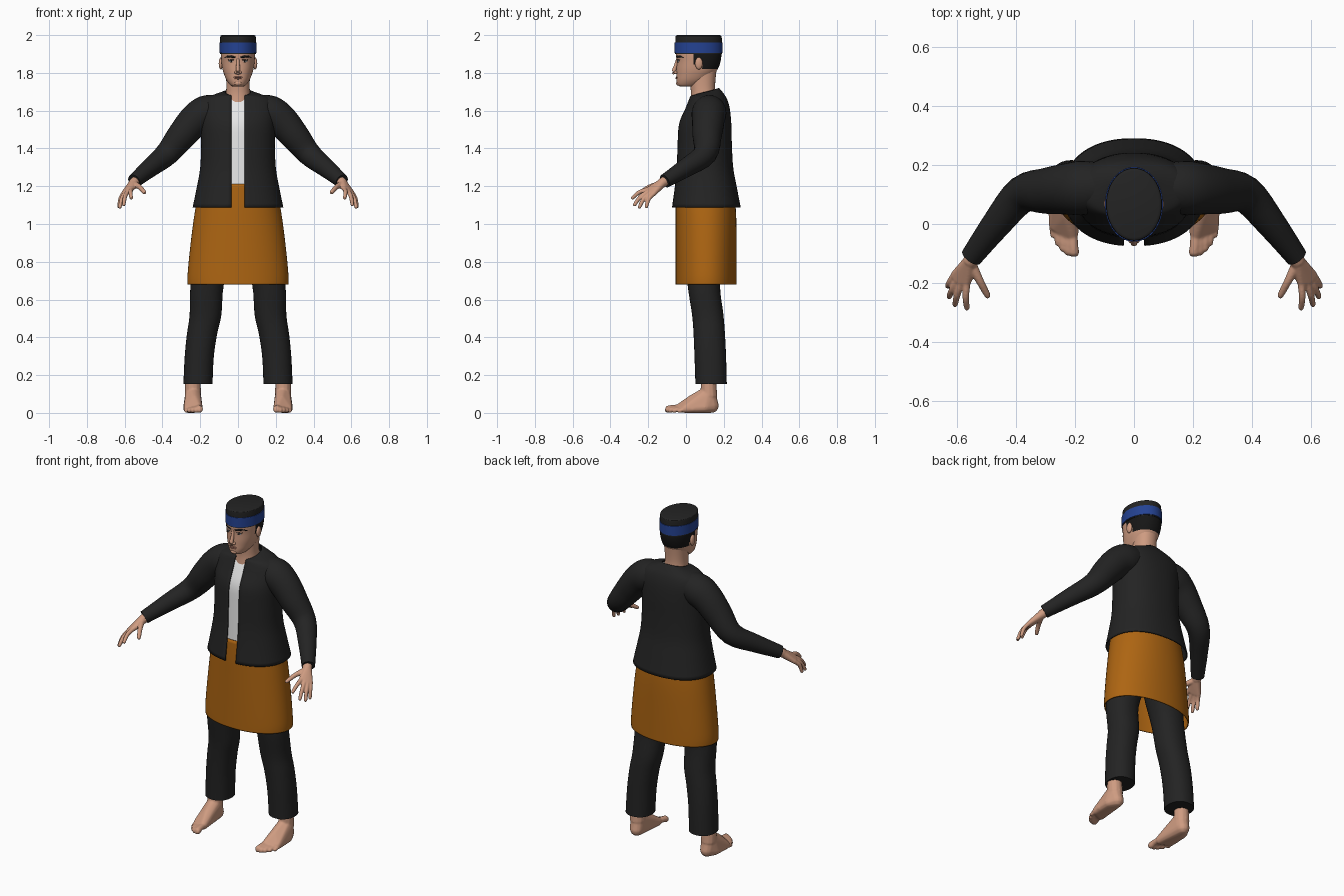
import bpy, bmesh, math
from mathutils import Vector, Matrix

cube = bpy.data.objects.get("Cube")
if cube:
    bpy.data.objects.remove(cube, do_unlink=True)


def material(name, r, g, b):
    m = bpy.data.materials.new(name)
    m.use_nodes = True
    m.diffuse_color = (r, g, b, 1)
    node = m.node_tree.nodes["Principled BSDF"]
    node.inputs["Base Color"].default_value = (r, g, b, 1)
    node.inputs["Roughness"].default_value = 0.8
    return m


BLACK = material("black cloth", 0.017, 0.017, 0.017)
ORANGE = material("orange cloth", 0.42, 0.13, 0.006)
BLUE = material("blue band", 0.018, 0.055, 0.29)
WHITE = material("white cloth", 0.8, 0.8, 0.8)
SKIN = material("skin", 0.62, 0.33, 0.22)
LIP = material("lip", 0.42, 0.18, 0.13)
HAIR = material("black hair", 0.008, 0.008, 0.008)


def finish(name, bm, mats, mirror=False, angle=40):
    mesh = bpy.data.meshes.new(name)
    bm.to_mesh(mesh)
    bm.free()
    ob = bpy.data.objects.new(name, mesh)
    bpy.context.collection.objects.link(ob)
    for m in mats:
        mesh.materials.append(m)
    bpy.ops.object.select_all(action='DESELECT')
    bpy.context.view_layer.objects.active = ob
    ob.select_set(True)
    bpy.ops.object.shade_smooth_by_angle(angle=math.radians(angle))
    if mirror:
        ob.modifiers.new("mirror", 'MIRROR').use_mirror_merge = False
    return ob


def smooth(rows, k=4):
    """Catmull-Rom through tuples of any length."""
    out = []
    for i in range(len(rows) - 1):
        a, b, c, d = (rows[max(i - 1, 0)], rows[i], rows[i + 1], rows[min(i + 2, len(rows) - 1)])
        for s in range(k):
            t = s / k
            out.append(tuple(q + t / 2 * (r - p + t * (2 * p - 5 * q + 4 * r - u + t * (3 * (q - r) + u - p)))
                             for p, q, r, u in zip(a, b, c, d)))
    return out + [tuple(rows[-1])]


def skin_rings(bm, rings, closed, caps):
    vs = [[bm.verts.new(p) for p in ring] for ring in rings]
    n = len(vs[0])
    for lo, hi in zip(vs, vs[1:]):
        for j in range(n if closed else n - 1):
            m = (j + 1) % n
            bm.faces.new((lo[j], lo[m], hi[m], hi[j]))
    if caps:
        bm.faces.new(vs[0][::-1])
        bm.faces.new(vs[-1])


def loft(bm, rows, n=48, power=2.2, gap=0, caps=True, k=4):
    """Rows, bottom to top: z, half width, front y, back y, centre x, front dip."""
    rings = []
    for z, rx, y0, y1, cx, dip in smooth([tuple(r) + (0,) * (6 - len(r)) for r in rows], k):
        a = math.asin((gap / rx) ** (power / 2)) if gap else 0
        ring = []
        for j in range(n):
            t = a + (2 * math.pi - 2 * a) * j / ((n - 1) if gap else n)
            s, c = math.sin(t), math.cos(t)
            x = math.copysign(abs(s) ** (2 / power), s) * rx
            y = -math.copysign(abs(c) ** (2 / power), c) * (y1 - y0) / 2
            ring.append((cx + x, (y0 + y1) / 2 + y, z - dip * (1 + c) / 2))
        rings.append(ring)
    skin_rings(bm, rings, not gap, caps and not gap)


def tube(bm, rows, n=20, k=4):
    """Rows along a path: x, y, z, radius."""
    pts = smooth(rows, k)
    rings = []
    for i, p in enumerate(pts):
        d = Vector(pts[min(i + 1, len(pts) - 1)][:3]) - Vector(pts[max(i - 1, 0)][:3])
        q = d.to_track_quat('Z', 'Y')
        rings.append([Vector(p[:3]) + q @ Vector((math.cos(t), math.sin(t), 0)) * p[3]
                      for t in (2 * math.pi * j / n for j in range(n))])
    skin_rings(bm, rings, True, True)


def ball(bm, loc, size, seg=20):
    mat = Matrix.Translation(loc) @ Matrix.Diagonal((*size, 1))
    return bmesh.ops.create_uvsphere(bm, u_segments=seg, v_segments=seg // 2, radius=1, matrix=mat)["verts"]


def hull(bm, balls):
    part = bmesh.new()
    for x, y, z, r in balls:
        ball(part, (x, y, z), (r, r, r), 12)
    res = bmesh.ops.convex_hull(part, input=part.verts)
    inner = {g for g in res["geom_interior"] if isinstance(g, bmesh.types.BMVert)}
    bmesh.ops.delete(part, geom=list(inner), context='VERTS')
    tmp = bpy.data.meshes.new("hull")
    part.to_mesh(tmp)
    part.free()
    bm.from_mesh(tmp)
    bpy.data.meshes.remove(tmp)


def flesh(name, bm, voxel):
    """Fuse overlapping pieces into one soft body and mirror it."""
    ob = finish(name, bm, [SKIN])
    rm = ob.modifiers.new("fuse", 'REMESH')
    rm.mode, rm.voxel_size, rm.use_smooth_shade = 'VOXEL', voxel, True
    sm = ob.modifiers.new("soften", 'SMOOTH')
    sm.factor, sm.iterations = 0.5, 4
    ob.modifiers.new("mirror", 'MIRROR').use_mirror_merge = False


# Jacket, open at the front
bm = bmesh.new()
loft(bm, [(1.088, .24, -.075, .29), (1.2, .217, -.06, .268), (1.3, .2, -.05, .25), (1.42, .195, -.046, .243),
          (1.53, .197, -.038, .24), (1.61, .2, -.005, .232), (1.66, .18, .015, .218), (1.69, .13, .022, .2, 0, .012),
          (1.72, .068, .03, .175, 0, .04)], n=64, power=2.25, gap=.035)
jacket = finish("jacket", bm, [BLACK])
sol = jacket.modifiers.new("cloth", 'SOLIDIFY')
sol.thickness, sol.offset = 0.006, -1

# Sleeves
bm = bmesh.new()
tube(bm, [(.1, .125, 1.605, .08), (.17, .122, 1.588, .092), (.23, .118, 1.548, .086), (.295, .112, 1.472, .078),
          (.378, .1, 1.37, .063), (.465, .0, 1.298, .05), (.55, -.112, 1.227, .037)], n=28)
finish("sleeves", bm, [BLACK], True)

# Shirt and wrapped cloth
bm = bmesh.new()
loft(bm, [(1.19, .19, -.045, .24), (1.42, .18, -.036, .23), (1.53, .18, -.028, .225), (1.61, .17, .004, .215),
          (1.66, .13, .03, .2)])
finish("shirt", bm, [WHITE])
bm = bmesh.new()
loft(bm, [(.68, .267, -.055, .268), (.73, .267, -.055, .268), (.85, .256, -.055, .268), (1.0, .238, -.055, .267),
          (1.1, .222, -.055, .262), (1.212, .2, -.052, .25)], n=64, power=2.1, caps=False)
wrap = finish("wrapped_cloth", bm, [ORANGE])
sol = wrap.modifiers.new("cloth", 'SOLIDIFY')
sol.thickness, sol.offset = 0.005, -1

# Trousers
bm = bmesh.new()
loft(bm, [(.152, .077, .05, .216, .212), (.3, .077, .045, .212, .205), (.42, .08, .04, .206, .19),
          (.52, .084, .032, .198, .172), (.68, .088, .008, .18, .163), (.85, .1, -.005, .2, .125),
          (1.0, .1, 0, .2, .1)], n=32)
finish("trousers", bm, [BLACK], True)

# Bare feet
bm = bmesh.new()
hull(bm, [(.24, .118, .2, .04), (.238, .122, .09, .044)])
hull(bm, [(.235, .136, .038, .038), (.238, .118, .1, .042), (.23, .035, .066, .03),
          (.212, -.03, .027, .025), (.266, -.005, .022, .022), (.262, .1, .03, .028)])
for i in range(5):
    x, r = .206 + .0175 * i, .017 - .0015 * i if i else .019
    tip = -.098 + .004 * i * i
    tube(bm, [(x + .003, tip + .075, r + .008, r), (x, tip + .03, r + .007, r * .9), (x - .002, tip, r, r),
              (x - .002, tip - .012, r, r * .6)], n=12)
flesh("feet", bm, .005)

# Hands
bm = bmesh.new()
knuckles = [(.565, -.198, 1.184), (.583, -.196, 1.173), (.597, -.187, 1.165), (.607, -.172, 1.16)]
tips = [(.565, -.284, 1.137), (.605, -.272, 1.102), (.625, -.246, 1.09), (.63, -.21, 1.091)]
tube(bm, [(.52, -.075, 1.25, .028), (.555, -.13, 1.215, .026)], n=16)
hull(bm, [(.553, -.125, 1.218, .024), (.548, -.155, 1.205, .016)] + [(*p, .0135) for p in knuckles])
for p, q in zip(knuckles, tips):
    a, b = Vector(p), Vector(q)
    mid = a.lerp(b, .5) + Vector((.004, -.006, .008))
    tube(bm, [(*a, .0125), (*mid, .0115), (*b, .0095), (*(b + (b - mid) * .12), .005)], n=12)
tube(bm, [(.548, -.14, 1.21, .018), (.52, -.195, 1.195, .0135), (.496, -.24, 1.168, .011),
          (.491, -.248, 1.163, .006)], n=12)
flesh("hands", bm, .004)

# Neck
bm = bmesh.new()
loft(bm, [(1.63, .075, .02, .19), (1.69, .064, .026, .158), (1.75, .062, .022, .155), (1.84, .066, .02, .165)], n=32)
finish("neck", bm, [SKIN])

# Head, with hair over the back and the sideburns
bm = bmesh.new()
loft(bm, [(1.728, .028, -.03, .05), (1.736, .042, -.045, .075), (1.76, .06, -.05, .115), (1.79, .073, -.05, .145),
          (1.82, .082, -.05, .168), (1.86, .088, -.049, .183), (1.9, .091, -.053, .187), (1.94, .088, -.05, .18)],
     n=64, k=5)
for f in bm.faces:
    c = f.calc_center_median()
    f.material_index = int((c.z > 1.82 and c.y > .085) or (c.z > 1.84 and c.y > .04))
finish("head", bm, [SKIN, HAIR])


def face_y(x):
    return .066 - .116 * (1 - (abs(x) / .088) ** 2.2) ** (1 / 2.2)


# Nose and ears
bm = bmesh.new()
tube(bm, [(0, -.044, 1.875, .008), (0, -.054, 1.84, .0095), (0, -.064, 1.808, .0115), (0, -.06, 1.795, .009)], n=14)
for s in (-1, 1):
    ball(bm, (s * .011, -.054, 1.802), (.009, .011, .008), 14)
    ball(bm, (s * .091, .068, 1.85), (.011, .02, .032))
ball(bm, (0, -.042, 1.745), (.02, .01, .012))
finish("nose_ears_and_chin", bm, [SKIN])

# Lips
bm = bmesh.new()
ball(bm, (0, -.048, 1.777), (.024, .008, .004))
ball(bm, (0, -.048, 1.77), (.019, .008, .004))
finish("lips", bm, [LIP])

# Eyes
bm = bmesh.new()
ball(bm, (.036, face_y(.036) + .002, 1.861), (.014, .005, .005))
finish("eyes", bm, [WHITE], True)
bm = bmesh.new()
ball(bm, (.036, face_y(.036) - .001, 1.861), (.0055, .004, .005), 12)
tube(bm, [(x, face_y(x) + .001, 1.868, .002) for x in (.021, .036, .052)], n=8)
finish("pupils_and_lashes", bm, [HAIR], True)

# Eyebrows
bm = bmesh.new()
tube(bm, [(x, face_y(x) + .001, z, r) for x, z, r in
          ((.012, 1.882, .004), (.03, 1.886, .0065), (.05, 1.888, .006), (.07, 1.88, .003))], n=10)
finish("eyebrows", bm, [HAIR], True)

# Cap and its band
bm = bmesh.new()
loft(bm, [(1.9, .095, -.057, .19), (1.95, .095, -.057, .19), (1.99, .094, -.056, .189), (1.997, .091, -.053, .186),
          (2.0, .084, -.046, .179)], n=64, power=2)
finish("cap", bm, [BLACK])
bm = bmesh.new()
loft(bm, [(1.905, .098, -.06, .193), (1.962, .098, -.06, .193)], n=64, power=2, k=1)
finish("cap_band", bm, [BLUE])
